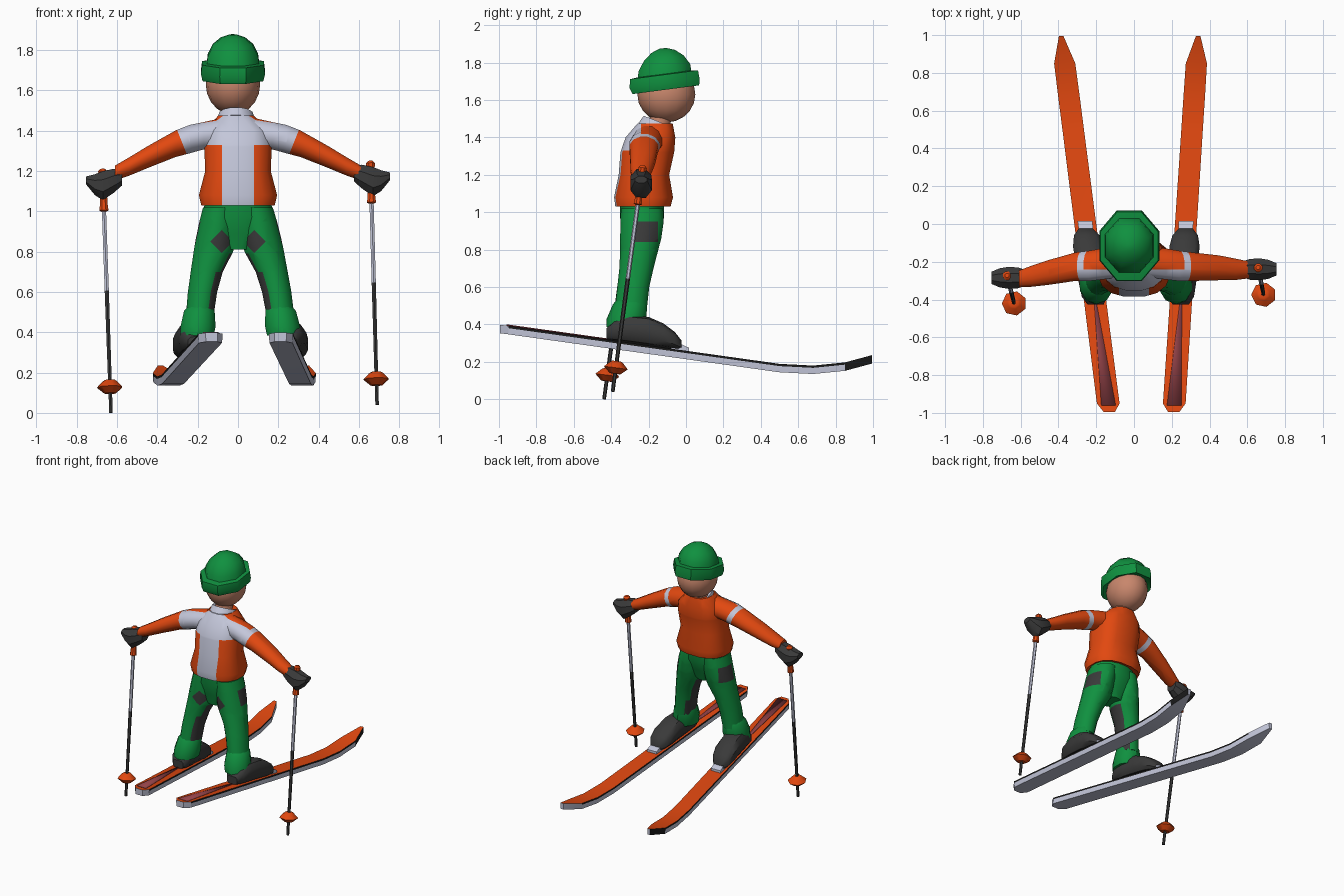
import bpy, bmesh, math
from mathutils import Vector

if "Cube" in bpy.data.objects:
    bpy.data.objects.remove(bpy.data.objects["Cube"])


def material(name, r, g, b):
    m = bpy.data.materials.new(name)
    m.use_nodes = True
    m.diffuse_color = (r, g, b, 1)
    node = next(n for n in m.node_tree.nodes if n.type == "BSDF_PRINCIPLED")
    node.inputs["Base Color"].default_value = (r, g, b, 1)
    node.inputs["Roughness"].default_value = 0.8
    return m


ORANGE = material("orange", 0.76, 0.065, 0.005)
GREEN = material("green", 0.005, 0.28, 0.05)
GREY = material("pale grey", 0.55, 0.57, 0.70)
DARK = material("charcoal", 0.042, 0.042, 0.042)
SKIN = material("skin", 0.58, 0.24, 0.15)
MAROON = material("maroon", 0.29, 0.055, 0.065)
BLACK = material("black", 0.01, 0.01, 0.01)

X, Y, Z = Vector((1, 0, 0)), Vector((0, 1, 0)), Vector((0, 0, 1))


def finish(name, bm, mats, rule=None, cuts=(), angle=40):
    """Cut a mesh along planes, colour its faces by a rule and link it."""
    for co, no in cuts:
        bmesh.ops.bisect_plane(bm, geom=bm.verts[:] + bm.edges[:] + bm.faces[:],
                               plane_co=co, plane_no=no, dist=1e-5)
    bmesh.ops.recalc_face_normals(bm, faces=bm.faces)
    bm.normal_update()
    if rule:
        for f in bm.faces:
            f.material_index = rule(f.calc_center_median(), f.normal)
    mesh = bpy.data.meshes.new(name)
    bm.to_mesh(mesh)
    bm.free()
    for m in mats:
        mesh.materials.append(m)
    ob = bpy.data.objects.new(name, mesh)
    bpy.context.collection.objects.link(ob)
    bpy.ops.object.select_all(action="DESELECT")
    ob.select_set(True)
    bpy.context.view_layer.objects.active = ob
    bpy.ops.object.shade_smooth_by_angle(angle=math.radians(angle))
    return ob


def bridge(rings):
    """Join rings of points into a closed skin with capped ends."""
    bm = bmesh.new()
    rows = [[bm.verts.new(p) for p in ring] for ring in rings]
    n = len(rows[0])
    for a, b in zip(rows, rows[1:]):
        for i in range(n):
            j = (i + 1) % n
            bm.faces.new((a[i], a[j], b[j], b[i]))
    bm.faces.new(rows[0])
    bm.faces.new(rows[-1])
    return bm


def loft(name, rings, mats, u=X, v=Y, n=12, power=1.0, **kw):
    """Skin rings given as (centre x, y, z, radius along u, radius along v)."""
    def shape(t):
        return math.copysign(abs(t) ** power, t)
    turn = [2 * math.pi * (i + 0.5) / n for i in range(n)]
    pts = [[Vector(r[:3]) + u * r[3] * shape(math.cos(t)) + v * r[4] * shape(math.sin(t))
            for t in turn] for r in rings]
    return finish(name, bridge(pts), mats, **kw)


def rod(name, p, q, stops, mat, n=8):
    """Turned part on the line p-q; stops are (fraction, radius)."""
    p, q = Vector(p), Vector(q)
    axis = (q - p).normalized()
    u = axis.cross(Y).normalized()
    return loft(name, [(*p.lerp(q, t), r, r) for t, r in stops], [mat], u, axis.cross(u), n)


# Jacket body: pale yoke and strip on the -y side
loft("jacket_body",
     [(0, -.23, 1.045, .15, .12), (0, -.23, 1.03, .185, .15), (0, -.227, 1.08, .197, .16),
      (0, -.225, 1.2, .165, .137), (0, -.207, 1.32, .17, .146), (0, -.19, 1.4, .16, .135),
      (-.01, -.165, 1.475, .09, .095)],
     [ORANGE, GREY], n=16, power=.8,
     cuts=[((.08, 0, 0), X), ((-.08, 0, 0), X), ((0, 0, 1.33), Z), ((0, -.24, 0), Y)],
     rule=lambda c, n: int(c.y < -.24 and (abs(c.x) < .08 or c.z > 1.33)))

# Collar, neck and head
tilt = Vector((0, .93, -.36))
loft("collar", [(-.01, -.16, 1.44, .1, .105), (-.01, -.147, 1.485, .085, .088),
                (-.01, -.147, 1.475, .065, .068)], [GREY], v=tilt)
loft("neck", [(-.015, -.15, 1.42, .06, .06), (-.02, -.13, 1.54, .06, .06)], [SKIN])
bm = bmesh.new()
bmesh.ops.create_uvsphere(bm, u_segments=16, v_segments=10, radius=1)
bmesh.ops.scale(bm, vec=(.135, .155, .15), verts=bm.verts)
bmesh.ops.translate(bm, vec=(-.025, -.105, 1.63), verts=bm.verts)
finish("head", bm, [SKIN])

# Knitted hat with folded brim, tipped back
lean = Vector((0, .99, .13))
loft("hat_brim", [(-.025, -.108, 1.67, .14, .16), (-.025, -.108, 1.655, .163, .195),
                  (-.025, -.115, 1.69, .172, .205), (-.025, -.117, 1.735, .166, .198),
                  (-.025, -.117, 1.74, .13, .15)], [GREEN], v=lean, n=8)
loft("hat_crown", [(-.025, -.115, 1.72, .142, .16), (-.025, -.115, 1.775, .135, .15),
                   (-.025, -.118, 1.825, .108, .115), (-.025, -.122, 1.86, .065, .068),
                   (-.025, -.125, 1.876, .02, .02)], [GREEN], v=lean, n=8, angle=50)

# Hips
loft("hips", [(0, -.235, 1.07, .165, .12), (0, -.235, .97, .178, .12),
              (0, -.24, .89, .175, .092), (0, -.245, .81, .07, .07)], [GREEN], n=16)


def ski_x(s, y):
    return -.13 - .128 * (y + 1) if s < 0 else .21 + .065 * (y + 1)


def ski_top(y):
    return .395 - .14 * (y + .97)


for s, side in ((1, "left"), (-1, "right")):
    # Sleeve with a pale shoulder and a band round it
    back = -.012 * (1 - s)
    sleeve = [(.06, -.2, 1.385, .085, .085), (.17, -.212, 1.375, .085, .07),
              (.24, -.222, 1.358, .083, .073), (.31, -.226, 1.335, .078, .068),
              (.45, -.232 + back, 1.268, .068, .056), (.54, -.24 + back * 1.5, 1.222, .058, .047),
              (.61, -.243 + back * 2, 1.19, .046, .038)]
    slant = Vector((s, 0, -.4)).normalized()
    inner, outer = Vector((s * .245, 0, 1.36)), Vector((s * .285, 0, 1.36))

    def sleeve_rule(c, n):
        a, b = (c - inner).dot(slant), (c - outer).dot(slant)
        return int(b < 0 and (a > 0 or c.y < -.24))
    loft(side + "_sleeve", [(s * r[0], *r[1:]) for r in sleeve], [ORANGE, GREY], u=Y, v=Z,
         cuts=[(inner, slant), (outer, slant), ((0, -.24, 0), Y)], rule=sleeve_rule)

    # Glove
    hy, hz = (-.24, .012) if s > 0 else (-.285, -.008)
    loft(side + "_glove", [(s * x, hy, z + hz, a, b) for x, z, a, b in
                           ((.575, 1.175, .045, .042), (.615, 1.16, .06, .064),
                            (.67, 1.135, .062, .078), (.71, 1.14, .055, .056),
                            (.755, 1.162, .035, .02))], [DARK], u=Y, v=Z, n=8, angle=30)

    # Pole with grip and basket
    top, tip = ((.657, -.23, 1.25), (.69, -.392, .04)) if s > 0 else \
               ((-.672, -.272, 1.21), (-.63, -.438, 0))
    rod(side + "_grip", top, tip, [(0, .012), (.01, .024), (.04, .02), (.14, .02),
                                   (.17, .024), (.175, .012)], ORANGE)
    rod(side + "_pole_shaft", top, tip, [(.1, .012), (.5, .012)], GREY, 6)
    rod(side + "_pole_lower", top, tip, [(.5, .012), (1, .01)], DARK, 6)
    rod(side + "_basket", top, tip, [(.865, .025), (.87, .035), (.895, .066), (.92, .03)],
        ORANGE, 7)

    # Trouser leg with hip, seat and inner-leg patches
    def lx(x, z):
        return s * x + max(0, s) * (1 - z) * .04
    leg = [(.09, -.235, 1.02, .085, .115), (.1, -.235, .95, .093, .118),
           (.112, -.242, .86, .1, .112), (.122, -.25, .8, .1, .104),
           (.155, -.265, .7, .081, .093), (.176, -.282, .6, .074, .087),
           (.19, -.295, .48, .07, .087)]
    seat = Vector((s * .08, 0, .85))
    diag = [Vector((1, 0, 1)), Vector((1, 0, -1))]

    def leg_rule(c, n):
        d = c - seat
        on_seat = n.y < -.3 and abs(d.x) + abs(d.z) < .057
        on_hip = n.x * s > .35 and .84 < c.z < .95 and -.275 < c.y < -.15
        on_inside = n.x * s < -.75 and c.z < .79
        return int(on_seat or on_hip or on_inside)
    loft(side + "_trouser_leg", [(lx(r[0], r[2]), *r[1:]) for r in leg], [GREEN, DARK], n=16,
         cuts=[(seat + k * X * .057, d) for d in diag for k in (1, -1)]
         + [((0, 0, z), Z) for z in (.84, .95, .79)] + [((0, y, 0), Y) for y in (-.275, -.15)],
         rule=leg_rule)
    cuff = [(.188, -.295, .525, .066, .082), (.192, -.3, .505, .08, .092),
            (.198, -.318, .43, .091, .106), (.202, -.325, .385, .087, .1),
            (.2, -.325, .39, .06, .07)]
    loft(side + "_trouser_cuff", [(lx(r[0], r[2]), *r[1:]) for r in cuff], [GREEN], n=10)

    # Boot, following the ski
    boot = [(-.425, .045, .38), (-.385, .07, .42), (-.3, .078, .45), (-.2, .08, .44),
            (-.12, .083, .405), (-.06, .07, .36), (-.025, .04, .315)]
    loft(side + "_boot", [(ski_x(s, y), y, (h + ski_top(y)) / 2, w, (h - ski_top(y)) / 2)
                          for y, w, h in boot], [DARK], v=Z, n=10, power=.7)

    # Ski: coloured top, dark edge line, pale side walls and base
    stations = [(-.995, .03, .398), (-.95, .06, ski_top(-.95)), (.5, .057, ski_top(.5)),
                (.68, .057, .18), (.85, .056, .197), (.995, .012, .236)]
    rings = []
    for y, w, z in stations:
        x = ski_x(s, y)
        half = [(w, 0), (w, -.012), (w * .95, -.045)]
        rings.append([(x + a, y, z + b) for a, b in half]
                     + [(x - a, y, z + b) for a, b in reversed(half)])

    def ski_rule(c, n):
        if n.z > .6:
            return 0
        if abs(n.z) < .08 and abs(n.y) < .3:
            return 2
        return 1
    finish(side + "_ski", bridge(rings), [ORANGE, GREY, BLACK], rule=ski_rule, angle=30)

    # Tapered inlay on the ski tail
    bm = bmesh.new()
    bm.faces.new([bm.verts.new((ski_x(s, y) + w, y, ski_top(y) + .003))
                  for y, w in ((-.96, -.038), (-.96, .038), (-.4, .005), (-.4, -.005))])
    ob = finish(side + "_ski_inlay", bm, [MAROON])
    ob.modifiers.new("thickness", "SOLIDIFY").thickness = .004

    # Toe binding
    loft(side + "_binding", [(ski_x(s, y), y, ski_top(y) + .01, .055, h) for y, h in
                             ((-.08, .03), (-.02, .028), (.015, .012))], [GREY], v=Z, n=4)
